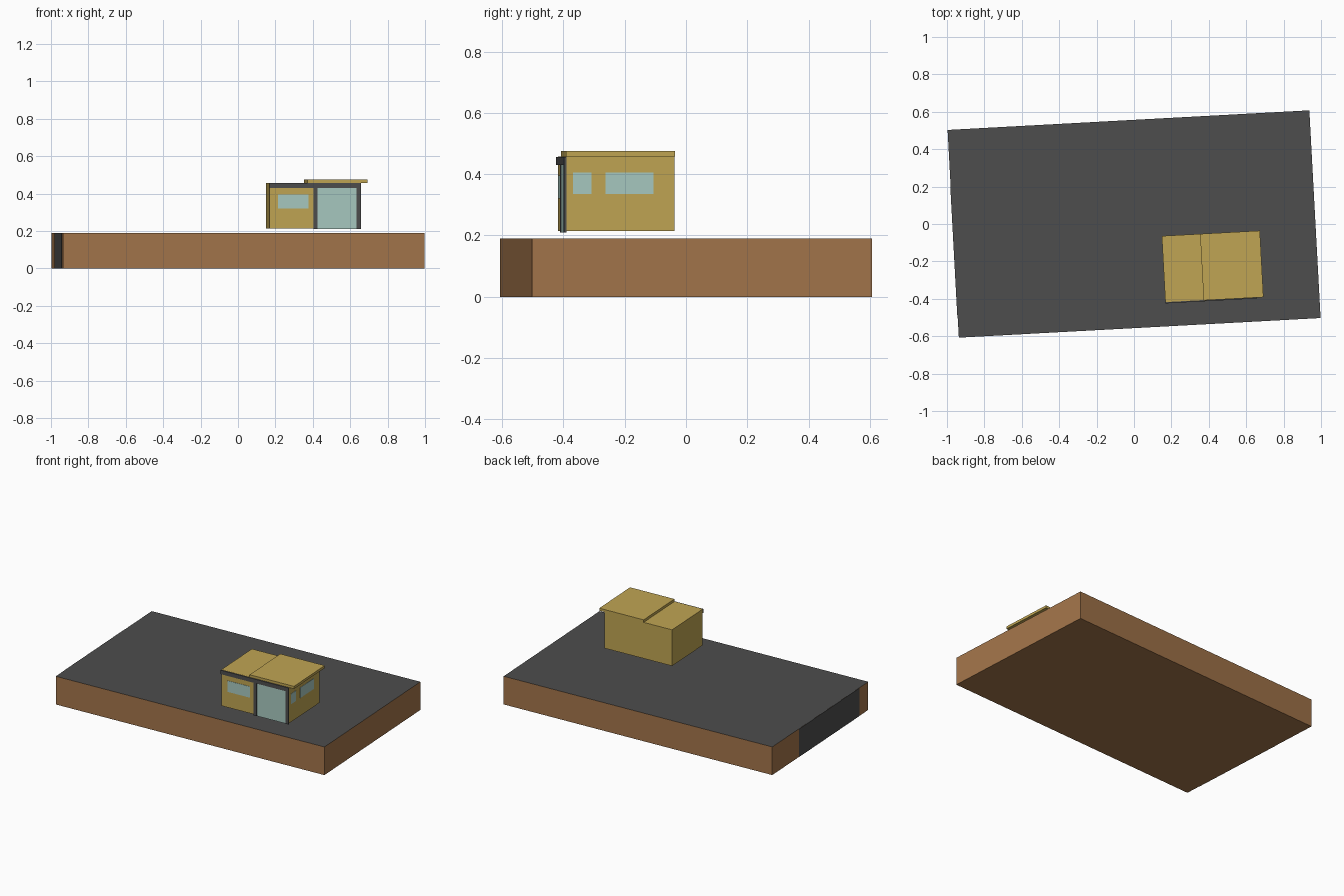
import bpy, bmesh, math
from mathutils import Matrix

if "Cube" in bpy.data.objects:
    bpy.data.objects.remove(bpy.data.objects["Cube"])

# The whole plot is turned slightly about the vertical axis
TURN = Matrix.Rotation(math.radians(3.1), 4, 'Z')


def material(name, r, g, b):
    lin = [((c / 255 + 0.055) / 1.055) ** 2.4 for c in (r, g, b)]
    m = bpy.data.materials.new(name)
    m.diffuse_color = (*lin, 1)
    m.use_nodes = True
    m.node_tree.nodes["Principled BSDF"].inputs["Base Color"].default_value = m.diffuse_color
    return m


brown = material("earth brown", 163, 117, 74)
grey = material("dark grey", 77, 77, 77)
tan = material("tan wall", 192, 165, 83)
glass = material("pale glass", 168, 201, 192)


def box(name, x, y, z, mat, top_mat=None):
    """Box spanning the (min, max) ranges, with an optional top-face colour."""
    bm = bmesh.new()
    bmesh.ops.create_cube(bm, size=1)
    for v in bm.verts:
        v.co = [r[0] if c < 0 else r[1] for c, r in zip(v.co, (x, y, z))]
    bm.normal_update()
    for f in bm.faces:
        f.material_index = int(top_mat is not None and f.normal.z > 0.5)
    bm.transform(TURN)
    me = bpy.data.meshes.new(name)
    bm.to_mesh(me)
    bm.free()
    me.materials.append(mat)
    if top_mat:
        me.materials.append(top_mat)
    ob = bpy.data.objects.new(name, me)
    bpy.context.collection.objects.link(ob)
    return ob


# Base block with paved top, and the dark panel on its left side
box("base_block", (-0.968, 0.969), (-0.556, 0.556), (0, 0.19), brown, grey)
box("base_side_panel", (-0.97, -0.966), (-0.453, 0.247), (0.0005, 0.1895), grey)

# Small building and its raised roof slab
FRONT, BACK, LEFT, RIGHT = -0.426, -0.072, 0.145, 0.632
box("building_body", (LEFT, RIGHT), (FRONT, BACK), (0.214, 0.458), tan)
box("raised_roof", (0.35, 0.67), (-0.428, BACK), (0.458, 0.475), tan)

# Front frame: beam and two posts
box("front_beam", (LEFT, 0.634), (-0.433, FRONT + 0.001), (0.43, 0.457), grey)
for name, x in (("middle_post", (0.382, 0.403)), ("right_post", (0.612, 0.634))):
    box(name, x, (-0.433, FRONT + 0.001), (0.21, 0.43), grey)

# Glazing on the front and right side
box("glass_door", (0.403, 0.612), (-0.43, FRONT + 0.001), (0.21, 0.433), glass)
box("front_window", (0.191, 0.353), (-0.428, FRONT + 0.001), (0.32, 0.395), glass)
for name, y in (("small_side_window", (-0.404, -0.344)),
                ("wide_side_window", (-0.297, -0.14))):
    box(name, (RIGHT - 0.001, RIGHT + 0.002), y, (0.335, 0.405), glass)
